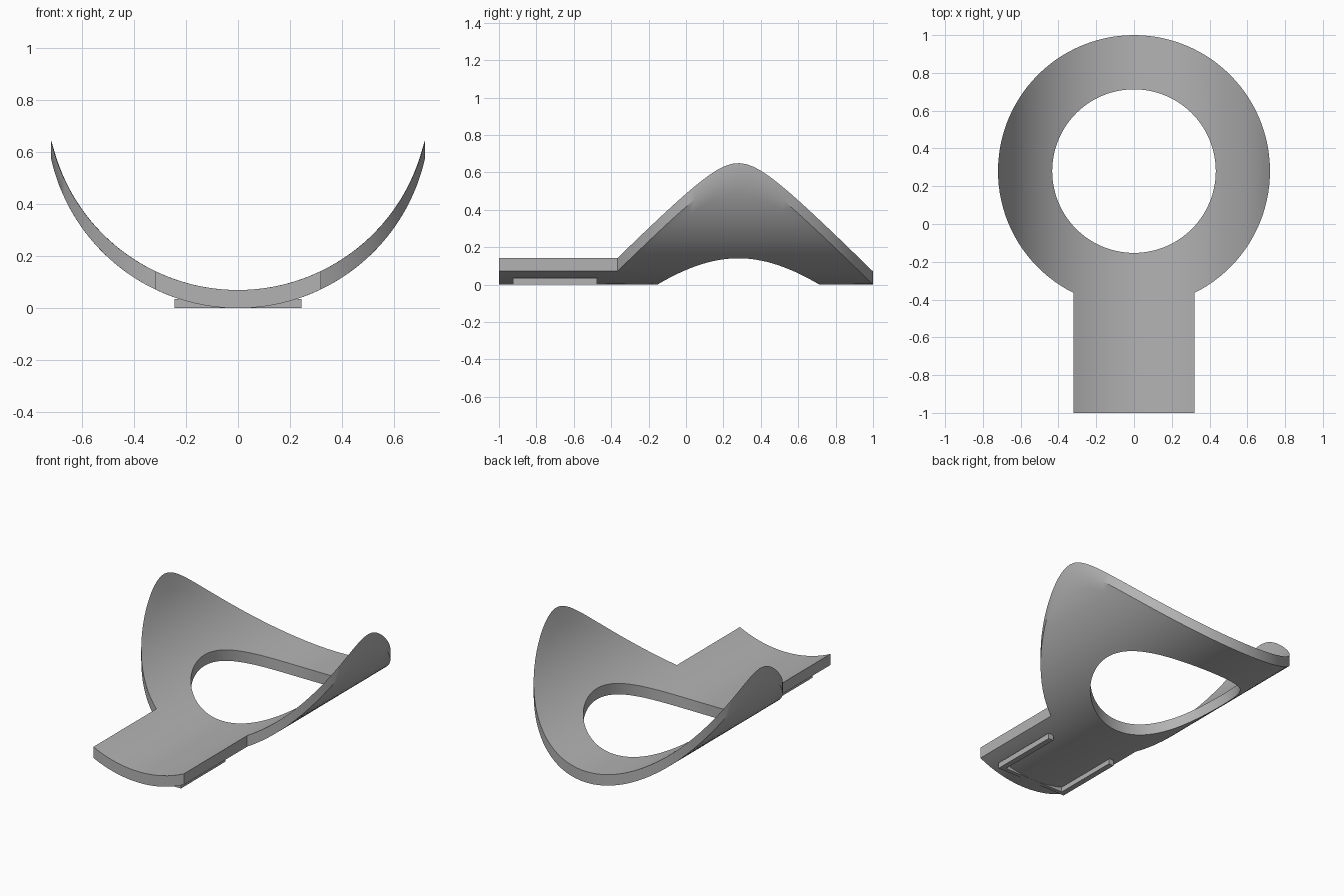
import bpy, bmesh
from math import sin, cos, asin, pi, sqrt, radians

cube = bpy.data.objects.get("Cube")
if cube:
    bpy.data.objects.remove(cube, do_unlink=True)

BEND = 0.737              # radius of the trough-shaped bend
THICK = 0.07
CY, R_OUT, R_IN = 0.28, 0.72, 0.433
NECK_X, FRONT_Y = 0.32, -1.0

grey = bpy.data.materials.new("neutral grey")
grey.use_nodes = True
grey.diffuse_color = (0.45, 0.45, 0.45, 1)
grey.node_tree.nodes["Principled BSDF"].inputs["Base Color"].default_value = grey.diffuse_color


def bend(x):
    return BEND - sqrt(BEND * BEND - x * x)


def finish(bm, name):
    bmesh.ops.recalc_face_normals(bm, faces=bm.faces)
    mesh = bpy.data.meshes.new(name)
    bm.to_mesh(mesh)
    bm.free()
    mesh.materials.append(grey)
    obj = bpy.data.objects.new(name, mesh)
    bpy.context.collection.objects.link(obj)
    return obj


def extrude_up(bm, height):
    ext = bmesh.ops.extrude_face_region(bm, geom=bm.faces[:], use_keep_orig=True)
    for v in ext["geom"]:
        if isinstance(v, bmesh.types.BMVert):
            v.co.z += height


# Curved ring with neck: flat keyhole grid, bent across x, then thickened
half = asin(NECK_X / R_OUT)
neck_cols, ring_cols, rows = 16, 96, 10
angles = [-half + 2 * half * i / neck_cols for i in range(neck_cols)]
angles += [half + (2 * pi - 2 * half) * i / ring_cols for i in range(ring_cols)]

bm = bmesh.new()
grid = []
for a in angles:
    radii = [R_IN + (R_OUT - R_IN) * j / rows for j in range(rows + 1)]
    grid.append([bm.verts.new((r * sin(a), CY - r * cos(a), 0)) for r in radii])
for i, col in enumerate(grid):
    nxt = grid[(i + 1) % len(grid)]
    for j in range(rows):
        bm.faces.new((col[j], col[j + 1], nxt[j + 1], nxt[j]))
front = [bm.verts.new((grid[i][-1].co.x, FRONT_Y, 0)) for i in range(neck_cols + 1)]
for i in range(neck_cols):
    bm.faces.new((grid[i][-1], front[i], front[i + 1], grid[i + 1][-1]))
for v in bm.verts:
    v.co.z = bend(v.co.x)
extrude_up(bm, THICK)
body = finish(bm, "curved_ring_with_neck")
bpy.context.view_layer.objects.active = body
body.select_set(True)
bpy.ops.object.shade_smooth_by_angle(angle=radians(30))

# U-shaped slide frame under the neck, open toward the ring
W, Y0, Y1, RAIL, BAR = 0.245, -0.925, -0.475, 0.035, 0.025
outline = [(-W, Y0), (W, Y0), (W, Y1), (W - RAIL, Y1), (W - RAIL, Y0 + BAR),
           (RAIL - W, Y0 + BAR), (RAIL - W, Y1), (-W, Y1)]
bm = bmesh.new()
bm.faces.new([bm.verts.new((x, y, 0)) for x, y in outline])
extrude_up(bm, 0.035)
finish(bm, "underside_slide_frame")
